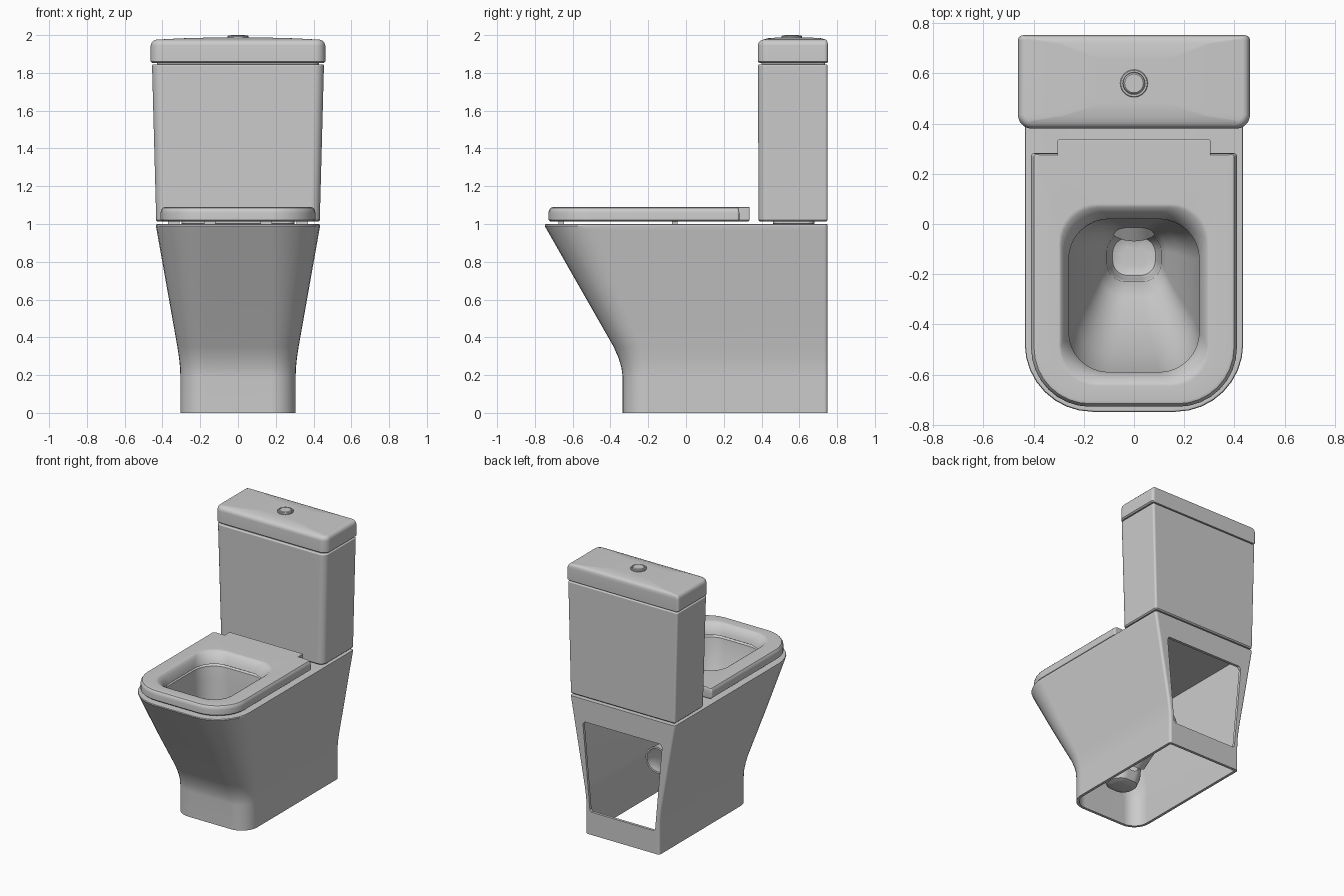
import bpy, bmesh, math
from mathutils import Vector

if "Cube" in bpy.data.objects:
    bpy.data.objects.remove(bpy.data.objects["Cube"])


def ring(w, y0, y1, z, rf, rb, n=8):
    """Rounded rectangle, counter-clockwise from above; rf/rb = front/back radius."""
    pts = []
    for cx, cy, r, a0 in ((w - rf, y0 + rf, rf, -90), (w - rb, y1 - rb, rb, 0),
                          (-w + rb, y1 - rb, rb, 90), (-w + rf, y0 + rf, rf, 180)):
        for i in range(n + 1):
            a = math.radians(a0 + 90 * i / n)
            pts.append((cx + r * math.cos(a), cy + r * math.sin(a), z))
    return pts


def loft(name, rings, cap_start=False, cap_end=False, closed=False):
    bm = bmesh.new()
    loops = [[bm.verts.new(p) for p in r] for r in rings]
    n = len(loops[0])
    pairs = list(zip(loops, loops[1:]))
    if closed:
        pairs.append((loops[-1], loops[0]))
    for a, b in pairs:
        for i in range(n):
            j = (i + 1) % n
            bm.faces.new((a[i], a[j], b[j], b[i]))
    if cap_start:
        bm.faces.new(loops[0][::-1])
    if cap_end:
        bm.faces.new(loops[-1])
    me = bpy.data.meshes.new(name)
    bm.to_mesh(me)
    bm.free()
    ob = bpy.data.objects.new(name, me)
    bpy.context.collection.objects.link(ob)
    return ob


def finish(ob, angle=35):
    """Apply modifiers, then smooth shading with sharp edges kept."""
    bpy.ops.object.select_all(action='DESELECT')
    ob.select_set(True)
    bpy.context.view_layer.objects.active = ob
    bpy.ops.object.convert(target='MESH')
    bpy.ops.object.shade_smooth_by_angle(angle=math.radians(angle))
    wn = ob.modifiers.new("normals", 'WEIGHTED_NORMAL')
    wn.keep_sharp = True


def rounded_block(name, base, top, bevel):
    """Lofted block; base/top = (w, y0, y1, z, front radius, back radius)."""
    def inset(s, d, z):
        w, y0, y1, _, rf, rb = s
        return ring(w - d, y0 + d, y1 - d, z, max(rf - d, .002), max(rb - d, .002))
    rings = [inset(base, .008, base[3]), inset(base, 0, base[3] + .008)]
    for i in range(5):
        a = math.radians(90 * i / 4)
        rings.append(inset(top, bevel * (1 - math.cos(a)),
                           top[3] - bevel + bevel * math.sin(a)))
    return loft(name, rings, True, True)


def boolean_cut(ob, cutter):
    cutter.hide_render = True
    m = ob.modifiers.new("cut", 'BOOLEAN')
    m.operation, m.solver, m.object = 'DIFFERENCE', 'EXACT', cutter


# pedestal: outer wall, flat rim and bowl as one sheet, then thickened
outer = [(.305, -.335, 0, .13), (.305, -.335, .19, .13), (.307, -.342, .24, .135),
         (.312, -.357, .29, .14), (.321, -.383, .35, .15), (.376, -.56, .66, .2),
         (.431, -.737, .97, .265), (.435, -.748, .99, .27), (.433, -.746, .997, .27),
         (.427, -.74, 1.0, .265)]
bowl = [(.28, -.61, .04, 1.0, .16), (.27, -.6, .03, .99, .16), (.258, -.585, .02, .9, .16),
        (.235, -.52, .01, .7, .15), (.175, -.4, 0, .5, .12), (.13, -.29, -.02, .38, .09),
        (.108, -.23, -.035, .31, .075), (.1, -.22, -.04, .22, .07),
        (.085, -.205, -.055, .175, .06), (.05, -.17, -.09, .16, .035)]
sheet = [ring(w, y, .75 if z < .99 else .75 - (w < .43) * .008, z, r, .018)
         for w, y, z, r in outer]
sheet += [ring(w, y0, y1, z, r, r) for w, y0, y1, z, r in bowl]
pedestal = loft("pedestal", sheet, cap_end=True)
sol = pedestal.modifiers.new("thickness", 'SOLIDIFY')
sol.thickness, sol.offset = .02, -1

# opening in the back wall
back_cut = loft("back_cutter", [
    [(x, y, z) for x, z in ((-.255, .17), (.255, .17), (.27, .185), (.327, .81),
                            (.312, .83), (-.312, .83), (-.327, .81), (-.27, .185))]
    for y in (.85, .65)], True, True)

# hole from bowl into the trap
p0, p1 = Vector((0, -.12, .26)), Vector((0, .06, .36))
bpy.ops.mesh.primitive_cylinder_add(vertices=32, radius=.075, depth=(p1 - p0).length,
                                    location=(p0 + p1) / 2)
trap_cut = bpy.context.object
trap_cut.name = "trap_cutter"
trap_cut.rotation_euler = (p1 - p0).to_track_quat('Z', 'Y').to_euler()
for c in (back_cut, trap_cut):
    bm = bmesh.new()
    bm.from_mesh(c.data)
    bmesh.ops.recalc_face_normals(bm, faces=bm.faces[:])
    bm.to_mesh(c.data)
    bm.free()
    boolean_cut(pedestal, c)
finish(pedestal)
for c in (back_cut, trap_cut):
    bpy.data.objects.remove(c)

# outlet pipe, open at the back
cu = bpy.data.curves.new("outlet_pipe", 'CURVE')
cu.dimensions = '3D'
cu.bevel_depth, cu.bevel_resolution, cu.resolution_u = .098, 6, 8
sp = cu.splines.new('BEZIER')
sp.bezier_points.add(1)
for bp, co, d in zip(sp.bezier_points, ((0, -.015, .3), (0, .34, .47)),
                     ((0, .12, .08), (0, .13, 0))):
    bp.co = co
    bp.handle_left = Vector(co) - Vector(d)
    bp.handle_right = Vector(co) + Vector(d)
pipe = bpy.data.objects.new("outlet_pipe", cu)
bpy.context.collection.objects.link(pipe)
s = pipe.modifiers.new("thickness", 'SOLIDIFY')
s.thickness = .012
finish(pipe)

# seat ring with sloped inner edge
seat_outer = [(.012, 1.012), (0, 1.022), (0, 1.06), (.004, 1.075), (.012, 1.086), (.024, 1.09)]
seat_inner = [(.3, -.645, .08, 1.09, .15), (.29, -.632, .066, 1.086, .15),
              (.278, -.612, .047, 1.068, .155), (.266, -.597, .03, 1.04, .16),
              (.26, -.59, .02, 1.012, .16)]
seat_rings = [ring(.41 - d, -.728 + d, .282 - d * .3, z, .235 - d, .012)
              for d, z in seat_outer]
seat_rings += [ring(w, y0, y1, z, r, r) for w, y0, y1, z, r in seat_inner]
finish(loft("seat", seat_rings, closed=True))

# hinge tab behind the seat
finish(rounded_block("seat_hinge_tab", (.305, .27, .337, 1.012, .003, .008),
                     (.305, .27, .337, 1.0895, .003, .008), .004))

# small buffers under the seat
for side in (-1, 1):
    for i, y in enumerate((-.66, -.06)):
        bpy.ops.mesh.primitive_cube_add(size=1, location=(side * (.15 if i == 0 else .34), y, 1.008))
        b = bpy.context.object
        b.name = "seat_buffer"
        b.scale = (.06, .03, .02)

# cistern, gasket and lid
finish(rounded_block("cistern", (.433, .385, .75, 1.012, .05, .015),
                     (.455, .38, .75, 1.845, .05, .015), .008))
finish(rounded_block("cistern_gasket", (.3, .46, .68, .995, .04, .04),
                     (.3, .46, .68, 1.02, .04, .04), .005))
finish(rounded_block("lid_gasket", (.43, .4, .735, 1.83, .04, .012),
                     (.43, .4, .735, 1.87, .04, .012), .005))
lid_outer = [(.01, 1.852), (0, 1.86), (0, 1.945), (.006, 1.962), (.016, 1.972), (.03, 1.976)]
lid_rings = [ring(.462 - d, .38 + d, .752 - d * .4, z, .055 - d, .02 - d * .4)
             for d, z in lid_outer]
lid_rings += [ring(.3, .43, .72, 1.983, .02, .008), ring(.15, .48, .66, 1.987, .02, .008)]
finish(loft("cistern_lid", lid_rings, True, True))

# flush button with ring groove
profile = [(.055, 1.97), (.055, 1.993), (.052, 1.997), (.045, 1.997), (.043, 1.992),
           (.041, 1.997), (.037, 2.0), (.01, 2.0)]
finish(loft("flush_button", [[(r * math.cos(a), .56 + r * math.sin(a), z)
       for a in (2 * math.pi * i / 40 for i in range(40))] for r, z in profile], True, True))
